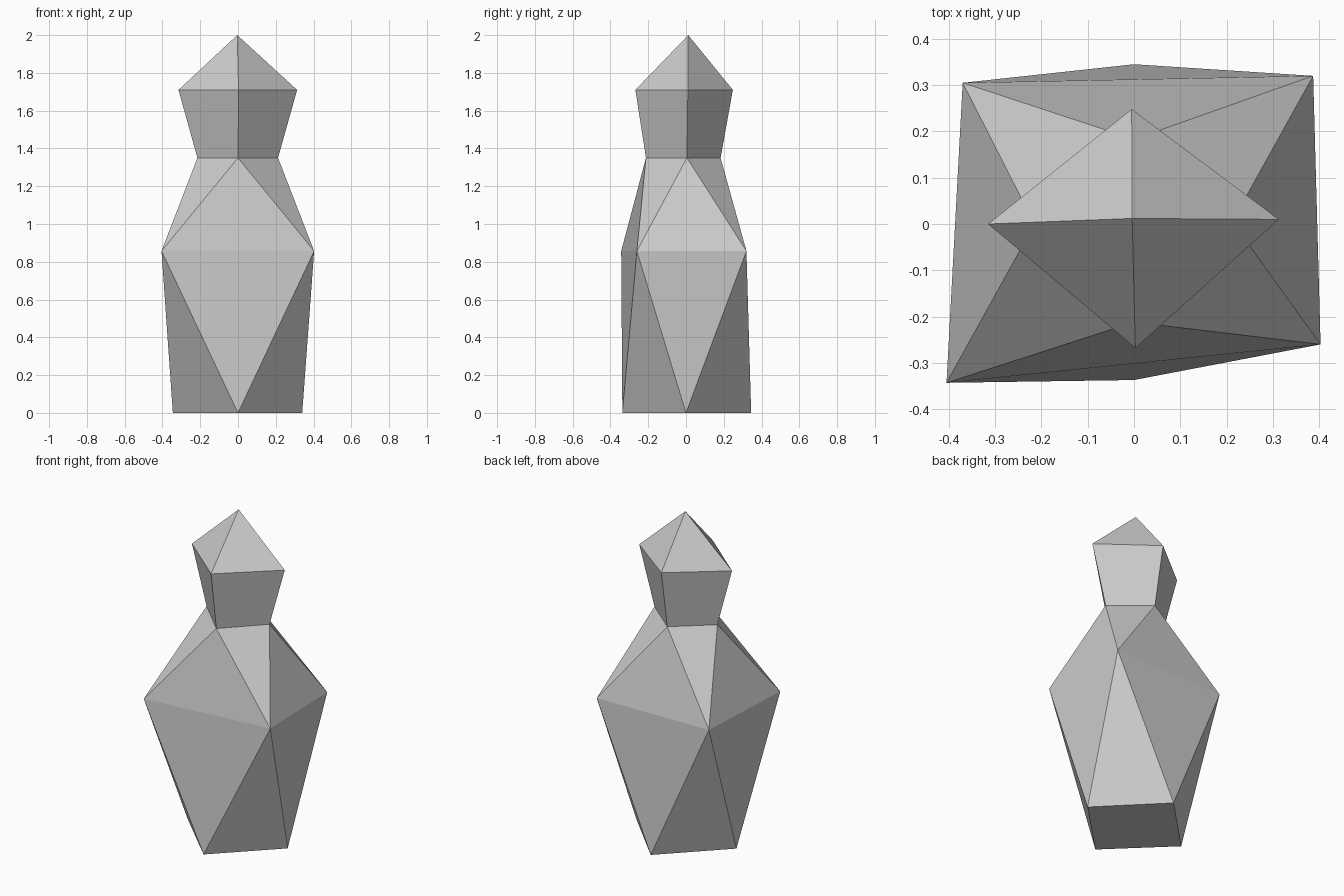
import bpy
import bmesh

if "Cube" in bpy.data.objects:
    bpy.data.objects.remove(bpy.data.objects["Cube"])

# Cross-section rings, counter-clockwise from above.
# Diamond rings start at the front point; the shoulder starts at front right.
base = [(0, -0.337, 0), (0.34, 0, 0), (0, 0.345, 0), (-0.345, 0, 0)]
shoulder = [(0.403, -0.26, 0.857), (0.387, 0.32, 0.857),
            (-0.37, 0.305, 0.857), (-0.405, -0.343, 0.857)]
neck = [(0, -0.212, 1.35), (0.212, 0.005, 1.35), (0, 0.183, 1.35), (-0.215, 0, 1.35)]
crown = [(0.003, -0.268, 1.71), (0.313, 0.01, 1.71), (-0.005, 0.248, 1.71), (-0.315, 0, 1.71)]
tip = (-0.004, 0.012, 2.0)


def ring(bm, points):
    return [bm.verts.new(p) for p in points]


def twist_band(bm, diamond, square):
    """Alternating triangles between a diamond ring and a square ring."""
    for i in range(4):
        j = (i + 1) % 4
        bm.faces.new((diamond[i], square[i - 1], square[i]))
        bm.faces.new((square[i], diamond[i], diamond[j]))


def finish(bm, name):
    bmesh.ops.recalc_face_normals(bm, faces=bm.faces)
    mesh = bpy.data.meshes.new(name)
    bm.to_mesh(mesh)
    bm.free()
    bpy.context.collection.objects.link(bpy.data.objects.new(name, mesh))


# Body: diamond foot twisting out to square shoulders and back to the neck
bm = bmesh.new()
foot, mid, top = ring(bm, base), ring(bm, shoulder), ring(bm, neck)
bm.faces.new(foot[::-1])
twist_band(bm, foot, mid)
twist_band(bm, top, mid)
finish(bm, "body")

# Head: flared four-sided band with a pyramid on top
bm = bmesh.new()
low, high = ring(bm, neck), ring(bm, crown)
peak = bm.verts.new(tip)
for i in range(4):
    j = (i + 1) % 4
    bm.faces.new((low[i], low[j], high[j], high[i]))
    bm.faces.new((high[i], high[j], peak))
finish(bm, "head")
